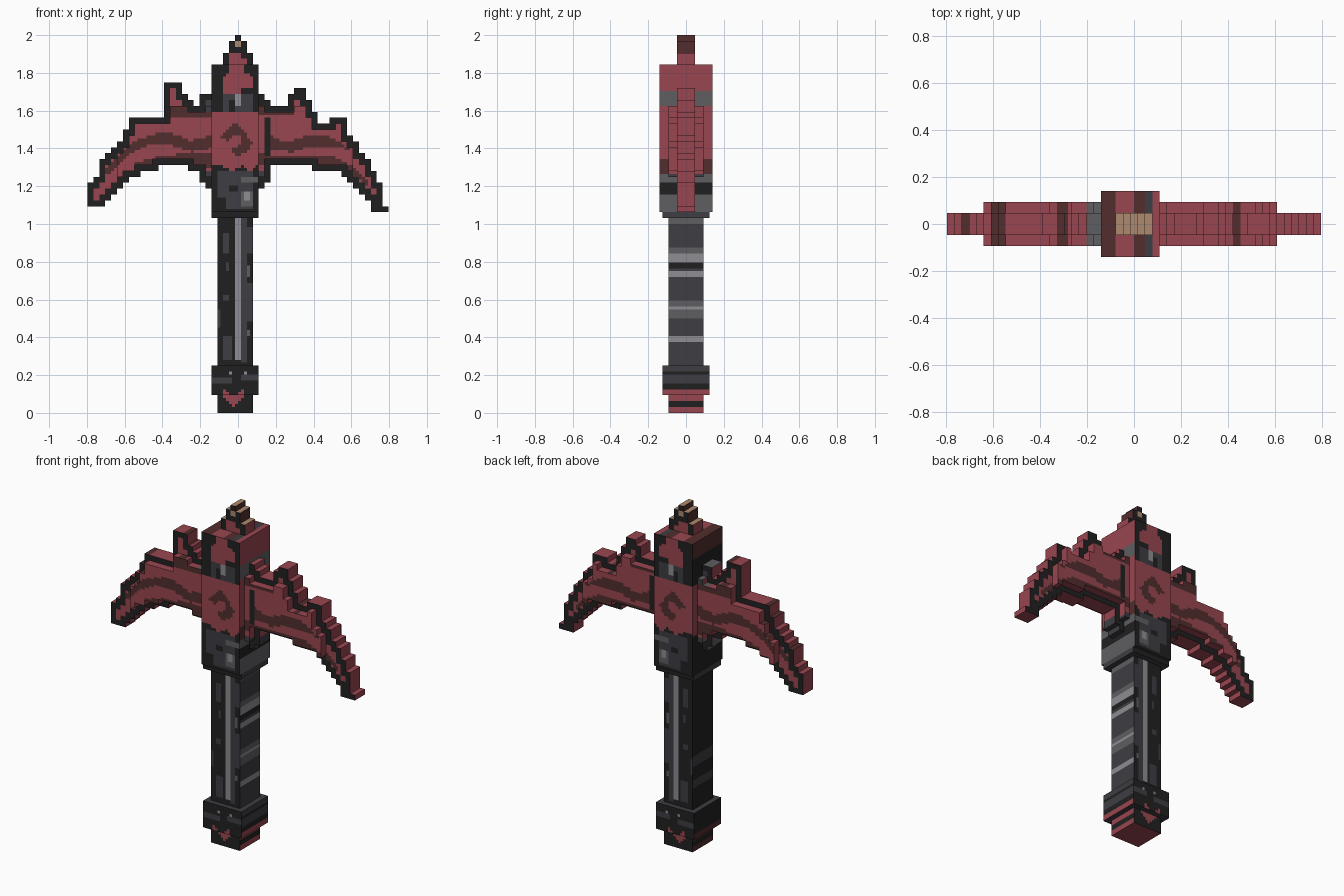
import bpy

if "Cube" in bpy.data.objects:
    bpy.data.objects.remove(bpy.data.objects["Cube"])

H = 1 / 64  # edge length of one small cell


def srgb(r, g, b):
    return [((c / 255 + 0.055) / 1.055) ** 2.4 for c in (r, g, b)] + [1]


COLOURS = {"red": srgb(152, 70, 80), "dark_red": srgb(82, 45, 45), "black": srgb(32, 32, 33),
           "charcoal": srgb(61, 61, 67), "grey": srgb(94, 94, 98),
           "light_grey": srgb(142, 142, 147), "tan": srgb(172, 138, 112)}
NAMES = list(COLOURS)
MATS = []
for n, c in COLOURS.items():
    m = bpy.data.materials.new(n)
    m.diffuse_color = c
    m.use_nodes = True
    m.node_tree.nodes["Principled BSDF"].inputs["Base Color"].default_value = m.diffuse_color
    MATS.append(m)


def inside(x, z, pts):
    hit = False
    for (x1, z1), (x2, z2) in zip(pts, pts[1:] + pts[:1]):
        if (z1 > z) != (z2 > z) and x < x1 + (z - z1) * (x2 - x1) / (z2 - z1):
            hit = not hit
    return hit


def rect(x0, x1, z0, z1):
    return [(x0, z0), (x1, z0), (x1, z1), (x0, z1)]


def painter(base, regions):
    """Colour of a front cell: the last region that covers it wins."""
    def paint(x, z):
        col = base
        for name, pts in regions:
            if inside(x, z, pts):
                col = name
        return col
    return paint


def bands(z, rows, below):
    """Colour from a list of (lower limit, colour), highest first."""
    return next((c for lim, c in rows if z > lim), below)


def slab(name, cells, depth, paint, side):
    """Stepped solid made from cells, thick in y; side(nx, nz, x, z) colours the rim."""
    verts, index, faces, mats = [], {}, [], []

    def v(x, z, s):
        if (x, z, s) not in index:
            index[x, z, s] = len(verts)
            verts.append((x * H, s * depth * H, z * H))
        return index[x, z, s]

    for x, z in sorted(cells):
        ring = [(x, z), (x + 1, z), (x + 1, z + 1), (x, z + 1)]
        wx, wz = (x + 0.5) * H, (z + 0.5) * H
        col = NAMES.index(paint(wx, wz))
        faces.append([v(*p, -1) for p in ring])
        faces.append([v(*p, 1) for p in reversed(ring)])
        mats += [col, col]
        for k, (nx, nz) in enumerate([(0, -1), (1, 0), (0, 1), (-1, 0)]):
            if (x + nx, z + nz) not in cells:
                a, b = ring[k], ring[(k + 1) % 4]
                faces.append([v(*b, -1), v(*a, -1), v(*a, 1), v(*b, 1)])
                mats.append(NAMES.index(side(nx, nz, wx, wz)))
    me = bpy.data.meshes.new(name)
    me.from_pydata(verts, [], faces)
    for m in MATS:
        me.materials.append(m)
    me.polygons.foreach_set("material_index", mats)
    me.update()
    bpy.context.collection.objects.link(bpy.data.objects.new(name, me))


def block(x0, x1, z0, z1):
    return {(x, z) for x in range(x0, x1) for z in range(z0, z1)}


# Pommel and its collar
foot = painter("black", [
    ("charcoal", rect(-.14, -.03, .155, .19)), ("charcoal", rect(.02, .11, .17, .2)),
    ("light_grey", rect(-.047, -.031, .2, .22)), ("light_grey", rect(.03, .047, .2, .22)),
    ("red", [(-.08, .13), (-.05, .1), (0, .1), (.03, .13), (.03, .09), (-.03, .03), (-.08, .09)])])


def foot_side(nx, nz, x, z):
    if nz:
        return "charcoal" if z > .05 else "red"
    if nx < 0:
        return bands(z, [(.13, "black"), (.065, "dark_red"), (.03, "black")], "dark_red")
    return bands(z, [(.22, "charcoal"), (.2, "black"), (.155, "charcoal"), (.13, "black"),
                     (.065, "red"), (.03, "black")], "red")


slab("pommel", block(-7, 5, 0, 6), 6, foot, foot_side)
slab("pommel_collar", block(-9, 7, 6, 16), 8, foot, foot_side)

# Handle with a bright central strip and banded right side
grip = painter("black", [
    ("charcoal", rect(.015, .047, .27, 1.04)), ("charcoal", rect(.047, .08, .85, .98)),
    ("charcoal", rect(.047, .08, .48, .68)), ("grey", rect(.047, .063, .72, .78)),
    ("grey", rect(.047, .063, .4, .44)), ("charcoal", rect(-.08, -.047, .84, .95)),
    ("charcoal", rect(-.07, -.047, .75, .79)), ("charcoal", rect(-.08, -.047, .6, .63)),
    ("charcoal", rect(-.08, -.03, .28, .4)), ("charcoal", rect(-.11, -.09, .45, .55)),
    ("light_grey", rect(-.016, .016, .28, 1.04))])


def grip_side(nx, nz, x, z):
    if nx < 0:
        return "charcoal" if .37 < z < .42 or .5 < z < .56 else "black"
    return bands(z, [(1.0, "grey"), (.87, "charcoal"), (.85, "grey"), (.79, "light_grey"),
                     (.77, "black"), (.755, "charcoal"), (.725, "light_grey"), (.595, "charcoal"),
                     (.565, "grey"), (.54, "light_grey"), (.5, "grey"), (.41, "charcoal"),
                     (.375, "light_grey")], "charcoal")


slab("handle", block(-7, 5, 16, 66), 6, grip, grip_side)

# Head block with its curl emblem, and the narrow lip below it
face = painter("black", [
    ("charcoal", rect(-.11, .08, 1.08, 1.28)), ("black", rect(-.11, -.06, 1.08, 1.14)),
    ("black", rect(-.05, 0, 1.17, 1.2)), ("grey", rect(.015, .11, 1.22, 1.25)),
    ("grey", rect(.015, .08, 1.1, 1.17)), ("light_grey", rect(.03, .063, 1.13, 1.17)),
    ("charcoal", rect(-.08, .08, 1.6, 1.69)), ("black", rect(-.05, -.016, 1.6, 1.66)),
    ("light_grey", rect(-.016, .016, 1.63, 1.69)),
    ("red", [(-.14, 1.6), (.11, 1.6), (.11, 1.32), (.06, 1.28), (.02, 1.31), (-.03, 1.28),
             (-.08, 1.31), (-.14, 1.31)]),
    ("red", [(-.04, 1.86), (.02, 1.86), (.03, 1.81), (.078, 1.78), (.078, 1.69), (-.078, 1.69),
             (-.078, 1.78), (-.04, 1.81)]),
    ("black", rect(.015, .08, 1.69, 1.72)),
    ("dark_red", [(-.06, 1.49), (-.02, 1.53), (.02, 1.51), (.05, 1.46), (.075, 1.43),
                  (.05, 1.38), (0, 1.36), (-.05, 1.39), (-.01, 1.41), (.02, 1.42), (.02, 1.46),
                  (-.02, 1.47), (-.05, 1.44), (-.09, 1.46)])])


def head_side(nx, nz, x, z):
    if nz < 0:
        return "charcoal"
    if nz > 0:
        if x < -.08 or 0 < x < .04:
            return "dark_red"
        return "charcoal" if .04 < x < .075 else "red"
    if nx < 0:
        return bands(z, [(1.75, "dark_red"), (1.6, "black"), (1.3, "red")], "black")
    return bands(z, [(1.7, "red"), (1.63, "grey"), (1.35, "red"), (1.26, "dark_red"),
                     (1.22, "grey"), (1.16, "black")], "grey")


slab("head_block", block(-9, 7, 68, 118), 9, face, head_side)
slab("head_lip", block(-9, 7, 66, 68), 8, face, lambda nx, nz, x, z: "charcoal")

# Stepped finial on top
finial = painter("black", [("red", rect(-.047, .047, 1.84, 1.875)),
                           ("red", rect(-.047, .016, 1.87, 1.91)),
                           ("tan", rect(-.016, .016, 1.94, 1.97))])


def finial_side(nx, nz, x, z):
    return "tan" if nz > 0 else ("red" if z < 1.9 else "dark_red")


slab("finial", block(-5, 5, 118, 122) | block(-3, 3, 122, 126) | block(-1, 1, 126, 128),
     3, finial, finial_side)

# Blades as runs of columns: (count, bottom, top), two cells per step
LEFT = [(1, 35, 39), (1, 35, 40), (1, 35, 43), (1, 36, 44), (1, 37, 45), (1, 38, 46), (1, 39, 48),
        (2, 40, 50), (3, 41, 50), (1, 42, 50), (3, 42, 56), (1, 42, 54), (1, 41, 53),
        (1, 41, 52), (1, 39, 54), (1, 38, 54)]
RIGHT = [(1, 38, 54), (1, 39, 53), (3, 42, 52), (1, 42, 54), (2, 42, 55), (1, 42, 53), (1, 41, 51),
         (2, 41, 49), (2, 41, 50), (1, 40, 50), (1, 39, 47), (1, 38, 46), (1, 37, 44),
         (1, 36, 43), (1, 34, 41), (1, 34, 39), (1, 34, 35)]

streaks = painter("red", [
    ("dark_red", rect(-.36, -.14, 1.57, 1.63)), ("dark_red", rect(.11, .3, 1.575, 1.63)),
    ("dark_red", [(-.14, 1.47), (-.25, 1.44), (-.38, 1.49), (-.53, 1.45), (-.6, 1.4), (-.7, 1.29),
                  (-.69, 1.25), (-.56, 1.38), (-.45, 1.43), (-.36, 1.42), (-.25, 1.38),
                  (-.14, 1.4)]),
    ("dark_red", [(-.14, 1.37), (-.3, 1.37), (-.45, 1.35), (-.58, 1.31), (-.5, 1.3), (-.14, 1.3)]),
    ("dark_red", [(.16, 1.48), (.25, 1.43), (.37, 1.47), (.5, 1.46), (.6, 1.39), (.5, 1.41),
                  (.38, 1.41), (.28, 1.38), (.16, 1.4)]),
    ("dark_red", [(.11, 1.37), (.35, 1.36), (.5, 1.36), (.62, 1.3), (.72, 1.18), (.62, 1.25),
                  (.5, 1.31), (.11, 1.31)]),
    ("black", rect(.14, .172, 1.36, 1.56)),
    ("charcoal", rect(-.2, -.14, 1.6, 1.7)), ("charcoal", rect(-.2, -.14, 1.18, 1.28)),
    ("charcoal", rect(.11, .17, 1.18, 1.28))])


def blade_side(nx, nz, x, z):
    if -.2 < x < -.14 and (nz > 0 or z < 1.27):
        return "grey"
    if nz > 0 and any(a < x < b for a, b in [(-.74, -.7), (-.61, -.55), (-.33, -.28), (.42, .45)]):
        return "dark_red"
    if abs(x) < .17 and z < 1.27:
        return "charcoal"
    return "red"


for name, start, runs in (("left_blade", -51, LEFT), ("right_blade", 7, RIGHT)):
    cells, x = set(), start
    for count, low, high in runs:
        cells |= block(x, x + 2 * count, 2 * low, 2 * high)
        x += 2 * count
    solid = cells | block(-9, 7, 60, 120)
    core = {(x, z) for x, z in cells
            if all((x + i, z + j) in solid for i in (-2, 0, 2) for j in (-2, 0, 2))}
    inner = {(round(x * 64 - .5), round(z * 64 - .5)) for x, z in
             [((a + .5) * H, (b + .5) * H) for a, b in core]}

    def edge_paint(x, z, inner=inner):
        key = (round(x / H - .5), round(z / H - .5))
        return streaks(x, z) if key in inner else "black"

    # thin dark-edged plate, then the thicker core
    slab(name, cells, 3, edge_paint, blade_side)
    slab(name + "_core", {(x, z) for x, z in core if -41 <= x < 39 and z < 104}, 6,
         streaks, blade_side)
